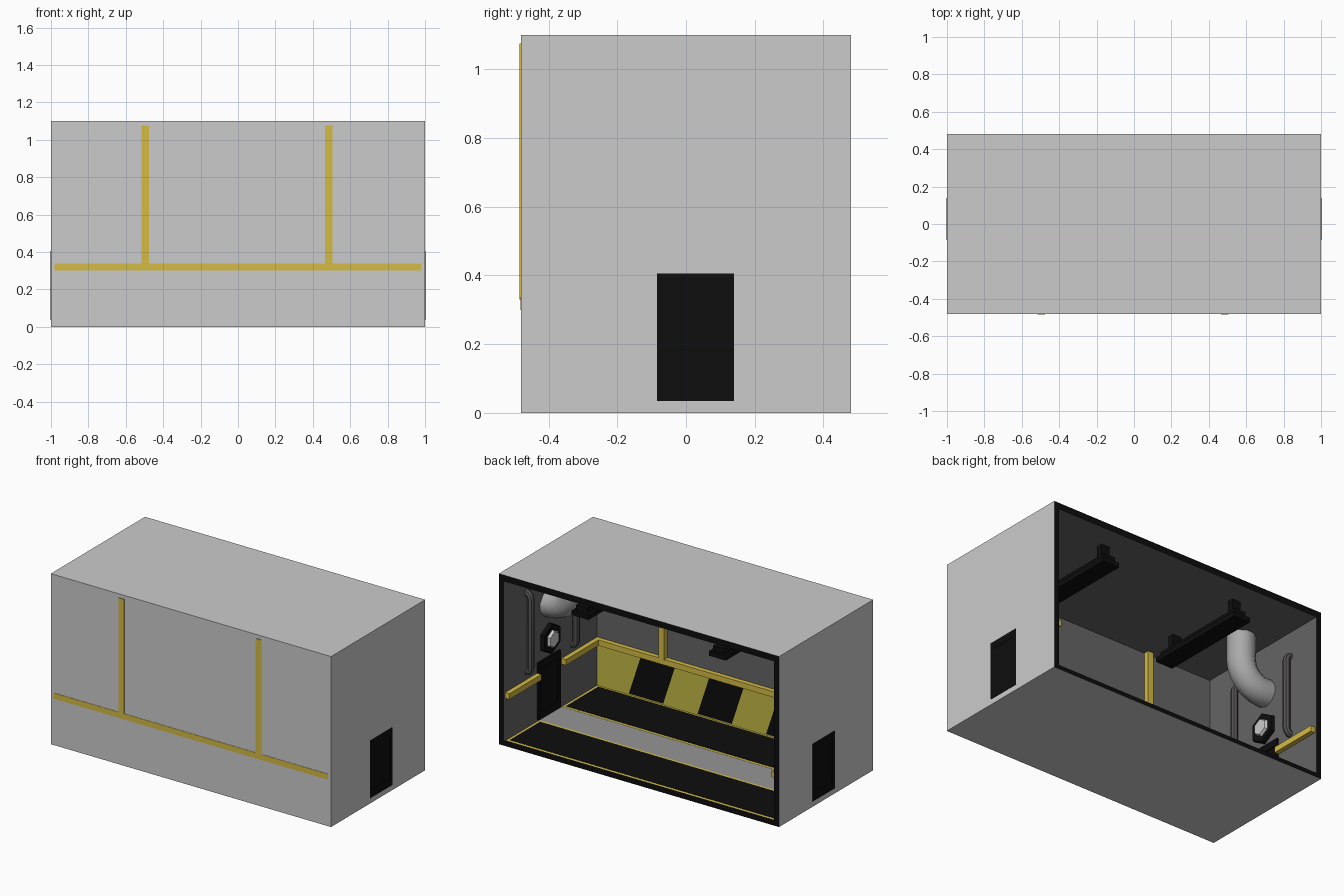
import bpy, bmesh
from math import sin, cos, pi, radians
from mathutils import Matrix, Vector

if "Cube" in bpy.data.objects:
    bpy.data.objects.remove(bpy.data.objects["Cube"])


def mat(name, rgb):
    m = bpy.data.materials.new(name)
    m.diffuse_color = (*rgb, 1)
    m.use_nodes = True
    m.node_tree.nodes["Principled BSDF"].inputs["Base Color"].default_value = m.diffuse_color
    return m


BLACK = mat("black", (0.004, 0.004, 0.004))
DARK = mat("dark_grey", (0.13, 0.13, 0.13))
LANE = mat("lane_grey", (0.3, 0.3, 0.31))
YELLOW = mat("yellow", (0.66, 0.5, 0.06))
PANEL = mat("panel_yellow", (0.55, 0.49, 0.06))
PIPE = mat("pipe_grey", (0.09, 0.085, 0.085))
DUCT = mat("duct_grey", (0.4, 0.4, 0.4))
LAMP = mat("lamp_white", (0.8, 0.8, 0.8))


def finish(name, bm, *mats):
    me = bpy.data.meshes.new(name)
    bm.to_mesh(me)
    bm.free()
    for m in mats:
        me.materials.append(m)
    ob = bpy.data.objects.new(name, me)
    bpy.context.collection.objects.link(ob)
    return ob


def add_cube(bm, x, y, z):
    # x, y, z are (low, high) ranges in either order
    mid = Vector([(a + b) / 2 for a, b in (x, y, z)])
    size = [abs(b - a) for a, b in (x, y, z)]
    return bmesh.ops.create_cube(
        bm, size=1, matrix=Matrix.Translation(mid) @ Matrix.Diagonal((*size, 1)))["verts"]


def box(name, x, y, z, m):
    bm = bmesh.new()
    add_cube(bm, x, y, z)
    return finish(name, bm, m)


def hexagon(name, center, r1, r2, depth, side, m):
    # six-sided plate whose narrow end points into the room
    bm = bmesh.new()
    rot = Matrix.Rotation(radians(-90 * side), 4, 'Y') @ Matrix.Rotation(radians(30), 4, 'Z')
    bmesh.ops.create_cone(bm, cap_ends=True, segments=6, radius1=r1, radius2=r2,
                          depth=depth, matrix=Matrix.Translation(center) @ rot)
    return finish(name, bm, m)


def tube(name, pts, r, m, res):
    cu = bpy.data.curves.new(name, 'CURVE')
    cu.dimensions = '3D'
    cu.bevel_depth = r
    cu.bevel_resolution = res
    cu.use_fill_caps = True
    sp = cu.splines.new('POLY')
    sp.points.add(len(pts) - 1)
    for p, co in zip(sp.points, pts):
        p.co = (*co, 1)
    cu.materials.append(m)
    ob = bpy.data.objects.new(name, cu)
    bpy.context.collection.objects.link(ob)
    bpy.ops.object.select_all(action='DESELECT')
    ob.select_set(True)
    bpy.context.view_layer.objects.active = ob
    bpy.ops.object.convert(target='MESH')
    bpy.ops.object.shade_smooth_by_angle(angle=radians(40))


# Room shell: outer box, dark inside, black rim round the open back
WX, WY, FLOOR, CEIL = 0.965, -0.473, 0.025, 1.06
bm = bmesh.new()
add_cube(bm, (-1, 1), (-0.48, 0.48), (0, 1.1))
outer = set(bm.faces)
add_cube(bm, (-WX, WX), (WY, 0.48), (FLOOR, CEIL))
inner = [f for f in bm.faces if f not in outer]
bmesh.ops.reverse_faces(bm, faces=inner)
for f in inner:
    f.material_index = 1
back = [f for f in bm.faces if f.calc_center_median().y > 0.47]
bmesh.ops.delete(bm, geom=back, context='FACES_ONLY')
rim = bmesh.ops.bridge_loops(bm, edges=[e for e in bm.edges if e.is_boundary])["faces"]
for f in rim:
    f.material_index = 2
bmesh.ops.recalc_face_normals(bm, faces=bm.faces)
finish("room_shell", bm, None, DARK, BLACK)

# Floor: grey lane between two black strips with yellow borders
box("floor_lane", (-WX, WX), (-0.11, 0.12), (FLOOR - 0.01, FLOOR + 0.001), LANE)
for name, y0, y1 in (("front_floor", WY, -0.11), ("back_floor", 0.12, 0.462)):
    box(name + "_border", (-0.963, 0.963), (y0, y1), (FLOOR - 0.01, FLOOR + 0.002), YELLOW)
    box(name + "_strip", (-0.945, 0.945), (y0 + 0.018, y1 - 0.018),
        (FLOOR - 0.01, FLOOR + 0.004), BLACK)
box("back_floor_edge", (-WX, WX), (0.462, 0.479), (FLOOR - 0.01, FLOOR + 0.002), BLACK)

# Hazard panel with slanted black stripes on the front wall
box("hazard_panel", (-WX, WX), (WY - 0.003, WY + 0.004), (FLOOR, 0.305), PANEL)
bm = bmesh.new()
for i in range(4):
    x0 = 0.735 - 0.49 * i
    x1 = x0 - 0.245
    quad = [(x0, 0.036), (x1, 0.036), (max(x1 - 0.085, -0.96), 0.295), (x0 - 0.085, 0.295)]
    bm.faces.new([bm.verts.new((x, WY + 0.006, z)) for x, z in quad])
bmesh.ops.recalc_face_normals(bm, faces=bm.faces)
for f in bm.faces:
    if f.normal.y < 0:
        f.normal_flip()
finish("hazard_stripes", bm, BLACK)

# Front rail and posts pass through the thin front wall
box("front_rail", (-0.98, 0.98), (-0.482, -0.443), (0.30, 0.337), YELLOW)
for x in (-0.495, 0.485):
    box("front_post", (x - 0.02, x + 0.02), (-0.484, -0.44), (0.33, 1.075), YELLOW)

CY = 0.0275  # centre line of doors, lamps and ducts
for s in (-1, 1):
    # Door: slab through the wall, with a raised frame on both faces
    box("door_slab", (s * 0.961, s * 1.0012), (-0.08, 0.135), (0.04, 0.40), BLACK)
    for y in ((-0.085, -0.06), (0.115, 0.14)):
        box("door_jamb", (s * 0.953, s * 1.003), y, (0.035, 0.405), BLACK)
    for z in ((0.035, 0.085), (0.36, 0.405)):
        box("door_bar", (s * 0.953, s * 1.003), (-0.06, 0.115), z, BLACK)

    # Side rails either side of the door
    for y in ((WY, -0.11), (0.14, 0.465)):
        box("side_rail", (s * 0.935, s * 0.97), y, (0.30, 0.337), YELLOW)

    # Hexagonal wall lamp over the door
    hexagon("lamp_frame", (s * 0.955, 0.02, 0.52), 0.1, 0.095, 0.03, s, BLACK)
    hexagon("lamp_glass", (s * 0.938, 0.02, 0.52), 0.065, 0.05, 0.03, s, LAMP)

    # Thin pipes with ends bent into the wall
    for y in (-0.22, 0.245):
        arc = [(0.035 * sin(a), 0.035 * (1 - cos(a))) for a in (0.0, pi / 6, pi / 3, pi / 2)]
        low = [(s * (0.972 - u), y, 0.385 + v) for u, v in arc]
        high = [(s * (0.972 - u), y, 0.9 - v) for u, v in reversed(arc)]
        tube("wall_pipe", low + high, 0.022, PIPE, 2)

    # Large duct dropping from the ceiling and bending into the wall
    R = 0.16
    bend = [(s * (0.78 + R * (1 - cos(a))), CY, 0.91 - R * sin(a))
            for a in (i * pi / 12 for i in range(7))]
    tube("ceiling_duct", [(s * 0.78, CY, 1.065)] + bend + [(s * 0.975, CY, 0.75)],
         0.085, DUCT, 3)

    # Hanging light fixture with two brackets
    x = s * 0.49
    box("fixture_base", (x - 0.06, x + 0.06), (-0.315, 0.38), (0.915, 0.945), BLACK)
    box("fixture_body", (x - 0.04, x + 0.04), (-0.30, 0.365), (0.945, 0.98), BLACK)
    for y in (-0.22, 0.31):
        box("fixture_bracket", (x - 0.03, x + 0.03), (y - 0.02, y + 0.02), (0.97, 1.065), BLACK)
